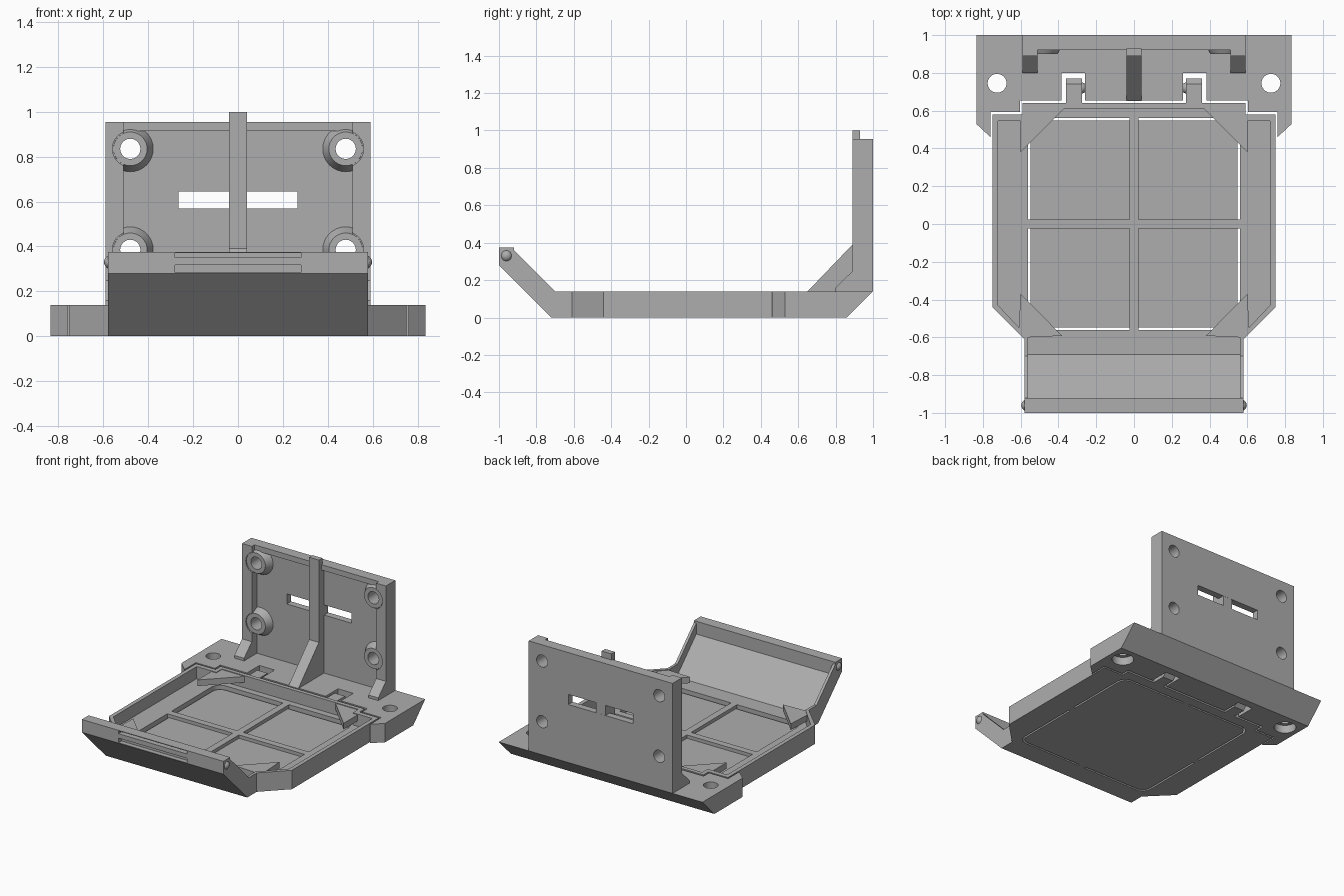
import bpy, bmesh, math
from mathutils import Vector

if "Cube" in bpy.data.objects:
    bpy.data.objects.remove(bpy.data.objects["Cube"], do_unlink=True)

grey = bpy.data.materials.new("grey plastic")
grey.use_nodes = True
COLOUR = (0.42, 0.42, 0.42, 1)
grey.diffuse_color = COLOUR
grey.node_tree.nodes["Principled BSDF"].inputs["Base Color"].default_value = COLOUR

PLACE = {"x": lambda a, b, c: (c, a, b),
         "y": lambda a, b, c: (a, c, b),
         "z": lambda a, b, c: (a, b, c)}


def loft(name, low, high, axis, lo, hi):
    """Solid between two matching outlines at lo and hi along an axis."""
    bm = bmesh.new()
    put = PLACE[axis]
    bottom = [bm.verts.new(put(a, b, lo)) for a, b in low]
    top = [bm.verts.new(put(a, b, hi)) for a, b in high]
    bm.faces.new(bottom)
    bm.faces.new(top)
    n = len(low)
    for i in range(n):
        j = (i + 1) % n
        bm.faces.new((bottom[i], bottom[j], top[j], top[i]))
    bmesh.ops.recalc_face_normals(bm, faces=bm.faces)
    mesh = bpy.data.meshes.new(name)
    bm.to_mesh(mesh)
    bm.free()
    mesh.materials.append(grey)
    ob = bpy.data.objects.new(name, mesh)
    bpy.context.collection.objects.link(ob)
    return ob


def prism(name, pts, axis, lo, hi):
    return loft(name, pts, pts, axis, lo, hi)


def box(name, x, y, z):
    return prism(name, [(x[0], y[0]), (x[1], y[0]), (x[1], y[1]), (x[0], y[1])], "z", *z)


def circle(a, b, r, n=32):
    return [(a + r * math.cos(math.tau * i / n), b + r * math.sin(math.tau * i / n))
            for i in range(n)]


def cone(name, a, b, r1, r2, axis, lo, hi):
    return loft(name, circle(a, b, r1), circle(a, b, r2), axis, lo, hi)


def sym(half):
    return half + [(-x, y) for x, y in reversed(half)]


def cut(target, cutter):
    cutter.hide_render = True
    mod = target.modifiers.new("cut", "BOOLEAN")
    mod.operation = "DIFFERENCE"
    mod.solver = "EXACT"
    mod.object = cutter
    bpy.context.view_layer.objects.active = target
    bpy.ops.object.modifier_apply(modifier=mod.name)
    bpy.data.objects.remove(cutter, do_unlink=True)


# Tray: open shell with a thin floor
tray = prism("tray", sym([(0.58, -0.7), (0.58, -0.61), (0.75, -0.44), (0.75, 0.58),
                          (0.59, 0.58), (0.59, 0.64)]), "z", 0, 0.14)
cut(tray, prism("cutter", sym([(0.56, -0.8), (0.56, -0.6), (0.72, -0.43), (0.72, 0.545),
                               (0.56, 0.545), (0.56, 0.61)]), "z", 0.05, 0.3))


# Four sunken floor panels, each with a narrow slit along its outer edge
def corner(size, r):
    c = size - r
    return [(c + r * math.cos(t * math.pi / 12), c + r * math.sin(t * math.pi / 12))
            for t in range(7)]


IN, OUT, RIB = 0.549, 0.562, 0.025
outer = [(OUT, RIB)] + corner(OUT, 0.07) + [(RIB, OUT)]
inner = [(IN, RIB)] + corner(IN, 0.06) + [(RIB, IN)]
for sx in (-1, 1):
    for sy in (-1, 1):
        def flip(pts):
            return [(sx * x, sy * y) for x, y in pts]
        cut(tray, prism("cutter", flip([(RIB, RIB)] + outer), "z", 0.025, 0.2))
        cut(tray, prism("cutter", flip(outer + inner[::-1]), "z", -0.1, 0.04))

# Corner plates over the tray
for s in (-1, 1):
    prism("front_corner_plate", [(s * 0.6, -0.37), (s * 0.38, -0.592), (s * 0.56, -0.6),
                                 (s * 0.61, -0.55)], "z", 0.09, 0.135)
    prism("rear_corner_plate", [(s * 0.6, 0.38), (s * 0.37, 0.612), (s * 0.57, 0.612),
                                (s * 0.57, 0.555), (s * 0.6, 0.555)], "z", 0.09, 0.135)

# Sloping front flap with side walls and a grooved end bar
flap = prism("front_flap", [(-0.69, 0), (-0.72, 0), (-1, 0.28), (-1, 0.375),
                            (-0.92, 0.375), (-0.92, 0.36), (-0.7, 0.14), (-0.69, 0.14)],
             "x", -0.58, 0.58)
cut(flap, prism("cutter", [(-0.68, 0.05), (-0.69, 0.05), (-0.92, 0.28), (-0.92, 0.5),
                           (-0.6, 0.5), (-0.6, 0.05)], "x", -0.56, 0.56))
for z in ((0.283, 0.317), (0.35, 0.37)):
    cut(flap, box("cutter", (-0.28, 0.28), (-1.1, -0.965), z))


def ball(name, centre, r):
    bm = bmesh.new()
    bmesh.ops.create_uvsphere(bm, u_segments=20, v_segments=12, radius=r)
    bmesh.ops.translate(bm, verts=bm.verts, vec=Vector(centre))
    mesh = bpy.data.meshes.new(name)
    bm.to_mesh(mesh)
    bm.free()
    mesh.materials.append(grey)
    bpy.context.collection.objects.link(bpy.data.objects.new(name, mesh))


# Snap bumps and hinge tabs
for s in (-1, 1):
    ball("snap_bump", (s * 0.565, -0.96, 0.33), 0.032)
    prism("hinge_tab", [(0.63, 0), (0.74, 0), (0.77, 0.03), (0.77, 0.1),
                        (0.74, 0.135), (0.63, 0.135)], "x", *sorted((s * 0.275, s * 0.36)))
    ball("hinge_pin", (s * 0.28, 0.72, 0.07), 0.03)

# Rear base plate, notched round the hinge tabs
base = prism("rear_base", sym([(0.835, 1), (0.835, 0.53), (0.76, 0.46), (0.76, 0.592),
                               (0.603, 0.592), (0.603, 0.655), (0.385, 0.655),
                               (0.385, 0.8), (0.26, 0.8), (0.26, 0.655)]), "z", 0, 0.14)
cut(base, prism("cutter", [(0.86, 0), (1, 0.14), (1.1, 0.14), (1.1, -0.1), (0.86, -0.1)],
                "x", -1, 1))
for s in (-1, 1):
    cut(base, cone("cutter", s * 0.725, 0.745, 0.05, 0.05, "z", -0.1, 0.3))
    cut(base, cone("cutter", s * 0.725, 0.745, 0.075, 0.075, "z", -0.1, 0.06))

# Upright wall, hollowed from the front
wall = box("upright_wall", (-0.59, 0.59), (0.89, 1), (0.14, 0.955))
cut(wall, box("cutter", (-0.51, 0.51), (0.8, 0.95), (0.1, 0.915)))
cut(wall, box("cutter", (-0.51, 0.51), (0.8, 0.92), (0.9, 1.1)))
cut(wall, box("cutter", (-0.265, 0.265), (0.8, 1.1), (0.57, 0.645)))

# Screw bosses with through holes
for s in (-1, 1):
    for z in (0.385, 0.835):
        cut(wall, cone("cutter", s * 0.48, z, 0.08, 0.08, "y", 0.8, 0.9))
        cut(wall, cone("cutter", s * 0.48, z, 0.045, 0.045, "y", 0.8, 1.1))
        boss = cone("screw_boss", s * 0.48, z, 0.075, 0.105, "y", 0.899, 0.955)
        cut(boss, cone("cutter", s * 0.48, z, 0.045, 0.045, "y", 0.8, 1.1))

# Centre rib and side gussets bracing the wall
prism("centre_rib", [(0.65, 0.14), (0.89, 0.39), (0.89, 1), (0.93, 1), (0.93, 0.95),
                     (0.955, 0.93), (0.955, 0.14)], "x", -0.04, 0.04)
prism("slot_divider", [(0.95, 0.56), (0.999, 0.56), (0.999, 0.65), (0.95, 0.65)],
      "x", -0.04, 0.04)
for s in (-1, 1):
    prism("side_gusset", [(0.8, 0.14), (0.8, 0.16), (0.892, 0.25), (0.892, 0.14)],
          "x", *sorted((s * 0.51, s * 0.59)))

# Smooth round parts, keep edges sharp
bpy.ops.object.select_all(action="DESELECT")
for ob in bpy.context.collection.objects:
    if ob.type == "MESH":
        ob.select_set(True)
        bpy.context.view_layer.objects.active = ob
bpy.ops.object.shade_smooth_by_angle(angle=math.radians(30))
